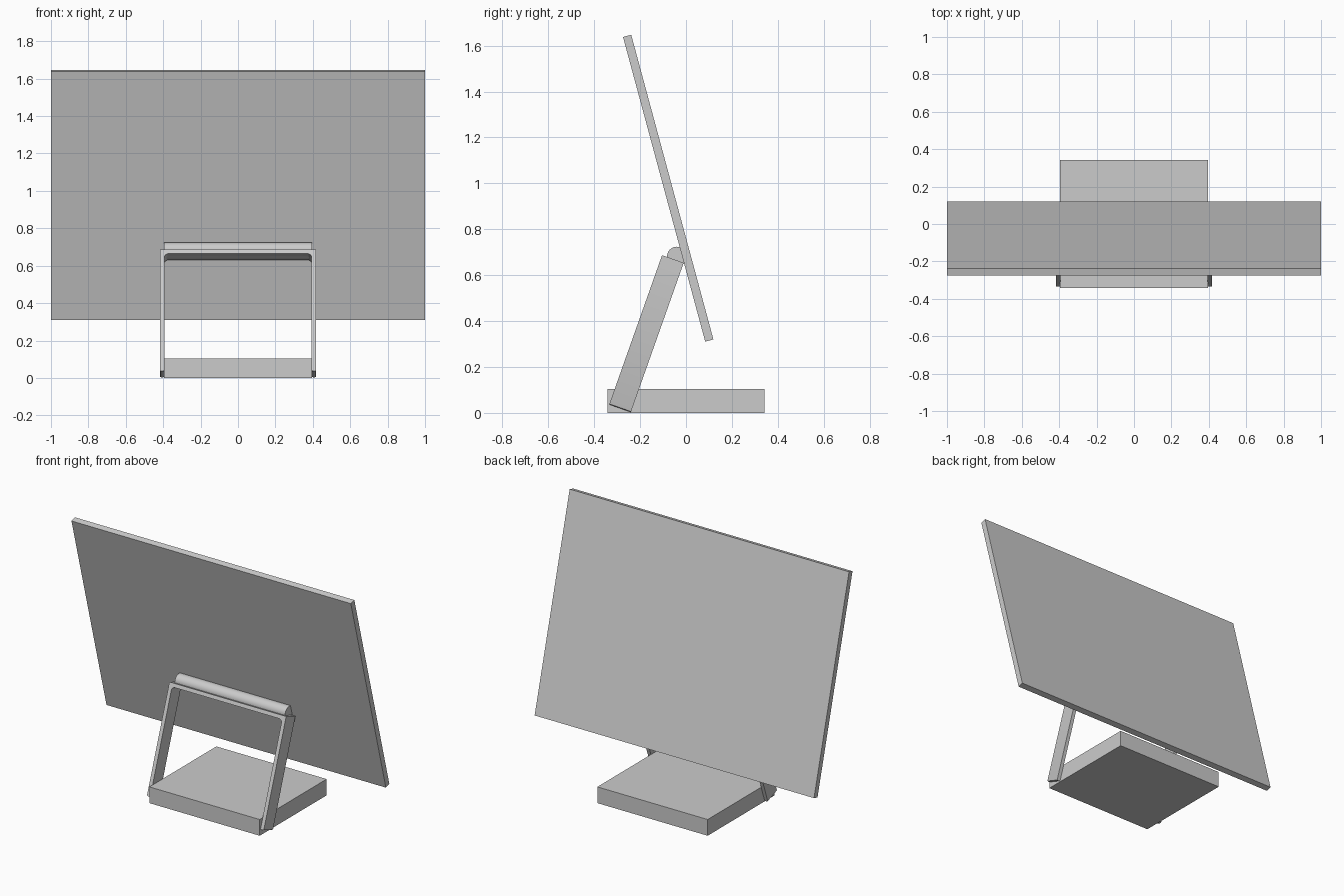
import bpy, bmesh
from math import radians, sin, cos, pi

if "Cube" in bpy.data.objects:
    bpy.data.objects.remove(bpy.data.objects["Cube"])


def make(name, bm, loc, tilt=0.0):
    bmesh.ops.recalc_face_normals(bm, faces=bm.faces)
    me = bpy.data.meshes.new(name)
    bm.to_mesh(me)
    bm.free()
    ob = bpy.data.objects.new(name, me)
    bpy.context.collection.objects.link(ob)
    ob.location = loc
    ob.rotation_euler.x = radians(tilt)
    return ob


def box(name, size, loc, tilt=0.0):
    bm = bmesh.new()
    bmesh.ops.create_cube(bm, size=1)
    bmesh.ops.scale(bm, vec=size, verts=bm.verts)
    return make(name, bm, loc, tilt)


def extruded(name, outline, axis, depth, loc, tilt=0.0):
    # closed outline of 3D points, extruded along an axis
    bm = bmesh.new()
    face = bm.faces.new([bm.verts.new(p) for p in outline])
    res = bmesh.ops.extrude_face_region(bm, geom=[face])
    moved = [g for g in res["geom"] if isinstance(g, bmesh.types.BMVert)]
    bmesh.ops.translate(bm, verts=moved, vec=[a * depth for a in axis])
    return make(name, bm, loc, tilt)


def smooth(ob):
    bpy.ops.object.select_all(action='DESELECT')
    ob.select_set(True)
    bpy.context.view_layer.objects.active = ob
    bpy.ops.object.shade_smooth_by_angle(angle=radians(35))


# base block and tilted screen panel
box("base", (0.79, 0.685, 0.105), (0, 0, 0.0525))
box("screen", (2.0, 0.037, 1.375), (0, -0.0775, 0.979), 15.1)

# leaning U-shaped stand: half outline mirrored, inner corners and feet rounded
W, T, L, D, R, F = 0.418, 0.024, 0.69, 0.1, 0.022, 0.008
half = [(W, L), (W, F), (W - F * 0.3, F * 0.3), (W - F, 0),
        (W - T + F, 0), (W - T + F * 0.3, F * 0.3), (W - T, F)]
for i in range(7):
    a = i / 6 * pi / 2
    half.append((W - T - R + R * cos(a), L - T - R + R * sin(a)))
outline = half + [(-x, z) for x, z in reversed(half)]
stand = extruded("stand_frame", [(x, -D / 2, z) for x, z in outline],
                 (0, 1, 0), D, (0, -0.2875, 0.02), -19.5)
smooth(stand)

# round hinge bar between stand and screen
r, n = 0.043, 40
circle = [(-0.395, r * cos(2 * pi * i / n), r * sin(2 * pi * i / n)) for i in range(n)]
hinge = extruded("hinge_bar", circle, (1, 0, 0), 0.79, (0, -0.04, 0.681))
smooth(hinge)
